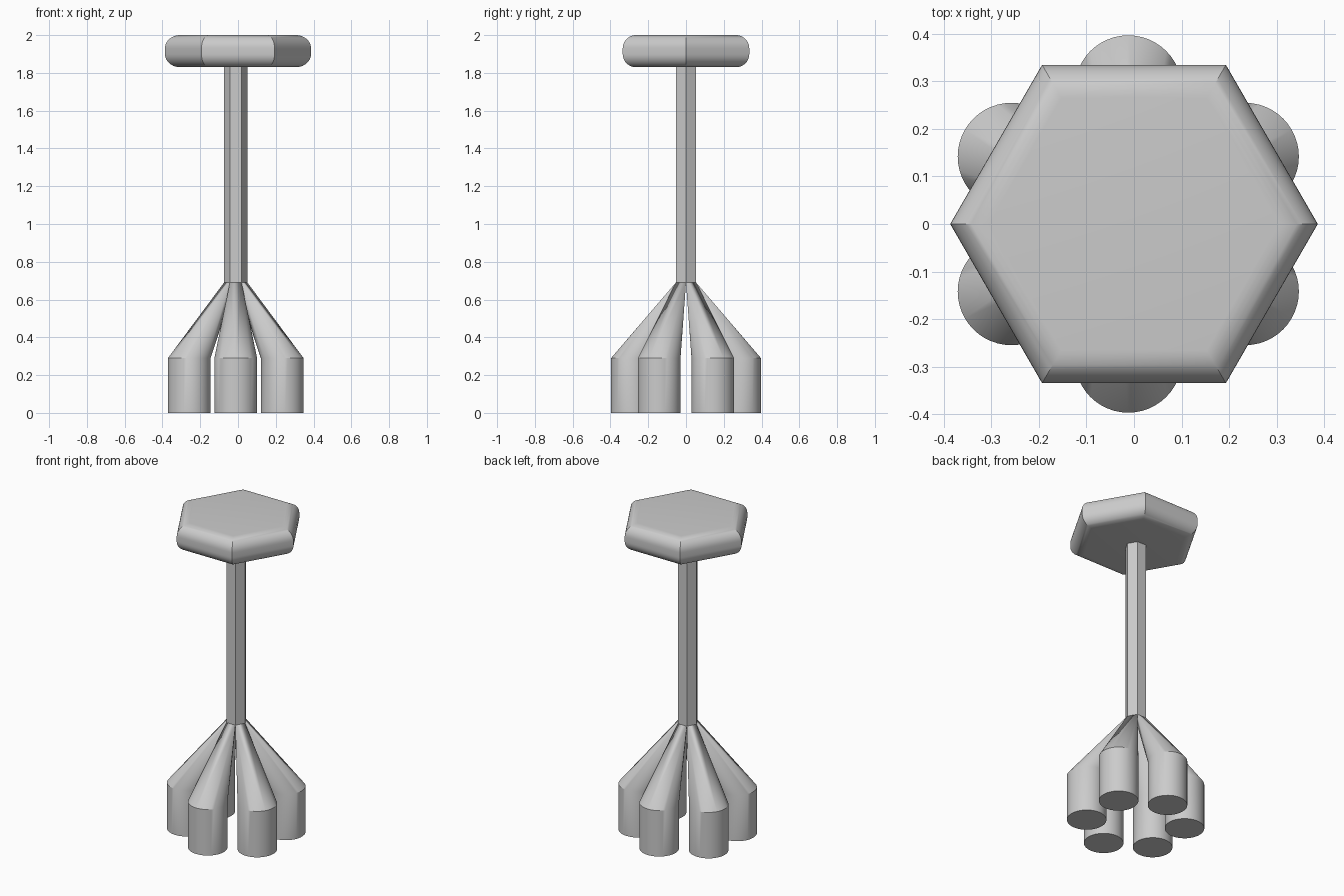
import bpy, bmesh, math
from mathutils import Matrix

cube = bpy.data.objects.get("Cube")
if cube:
    bpy.data.objects.remove(cube)

grey = bpy.data.materials.new("plain_grey")
grey.use_nodes = True
COLOUR = (0.6, 0.6, 0.6, 1)
grey.diffuse_color = COLOUR
grey.node_tree.nodes["Principled BSDF"].inputs["Base Color"].default_value = COLOUR

SHIFT = -0.012                       # the stem and legs sit slightly off centre
STEM_R, JOINT_Z, SEAT_Z, TOP_Z = 0.062, 0.69, 1.83, 2.0
LEG_R, LEG_OUT, FOOT_TOP = 0.113, 0.284, 0.29


def finish(name, bm, angle=30):
    """Turn a bmesh into a shaded, coloured object."""
    bmesh.ops.recalc_face_normals(bm, faces=bm.faces)
    mesh = bpy.data.meshes.new(name)
    bm.to_mesh(mesh)
    bm.free()
    mesh.materials.append(grey)
    obj = bpy.data.objects.new(name, mesh)
    bpy.context.collection.objects.link(obj)
    bpy.ops.object.select_all(action='DESELECT')
    obj.select_set(True)
    bpy.context.view_layer.objects.active = obj
    bpy.ops.object.shade_smooth_by_angle(angle=math.radians(angle))
    return obj


def ring(bm, radius, z, count, cx=0, cy=0):
    step = math.tau / count
    return [bm.verts.new((cx + radius * math.cos(i * step),
                          cy + radius * math.sin(i * step), z)) for i in range(count)]


def loft(bm, rings):
    for low, high in zip(rings, rings[1:]):
        for i in range(len(low)):
            j = (i + 1) % len(low)
            bm.faces.new((low[i], low[j], high[j], high[i]))


# Hexagonal seat with rounded rims and mitred corners
bm = bmesh.new()
apothem, rim, steps = 0.335, 0.07, 10
arc = [i / steps * math.pi / 2 for i in range(steps + 1)]
profile = [(apothem - rim + rim * math.sin(a), SEAT_Z + rim - rim * math.cos(a)) for a in arc]
profile += [(apothem - rim + rim * math.cos(a), TOP_Z - rim + rim * math.sin(a)) for a in arc]
rings = [ring(bm, r / math.cos(math.pi / 6), z, 6) for r, z in profile]
loft(bm, rings)
bm.faces.new(rings[0])
bm.faces.new(rings[-1])
finish("seat", bm)

# Hexagonal stem
bm = bmesh.new()
loft(bm, [ring(bm, STEM_R, z, 6, SHIFT) for z in (JOINT_Z, SEAT_Z)])
finish("stem", bm)

# Six legs, each a round foot blending into one wedge of the stem
for k in range(6):
    bm = bmesh.new()
    ring(bm, LEG_R, FOOT_TOP, 48, LEG_OUT)
    bm.verts.new((0, 0, JOINT_Z))
    for side in (-1, 1):
        a = side * math.pi / 6
        bm.verts.new((STEM_R * math.cos(a), STEM_R * math.sin(a), JOINT_Z))
    bmesh.ops.convex_hull(bm, input=bm.verts)
    caps = [f for f in bm.faces if len({round(v.co.z, 3) for v in f.verts}) == 1]
    bmesh.ops.delete(bm, geom=caps, context='FACES')
    # Straight round foot below the blend
    rim_edges = [e for e in bm.edges if e.is_boundary
                 and all(v.co.z < FOOT_TOP + 0.01 for v in e.verts)]
    foot = bmesh.ops.extrude_edge_only(bm, edges=rim_edges)["geom"]
    for v in foot:
        if isinstance(v, bmesh.types.BMVert):
            v.co.z = 0
    base = [e for e in foot if isinstance(e, bmesh.types.BMEdge)
            and all(v.co.z < 0.01 for v in e.verts)]
    bmesh.ops.contextual_create(bm, geom=base)
    turn = Matrix.Rotation(math.radians(30 + 60 * k), 4, 'Z')
    bmesh.ops.transform(bm, matrix=Matrix.Translation((SHIFT, 0, 0)) @ turn, verts=bm.verts)
    finish("leg_%d" % (k + 1), bm)
